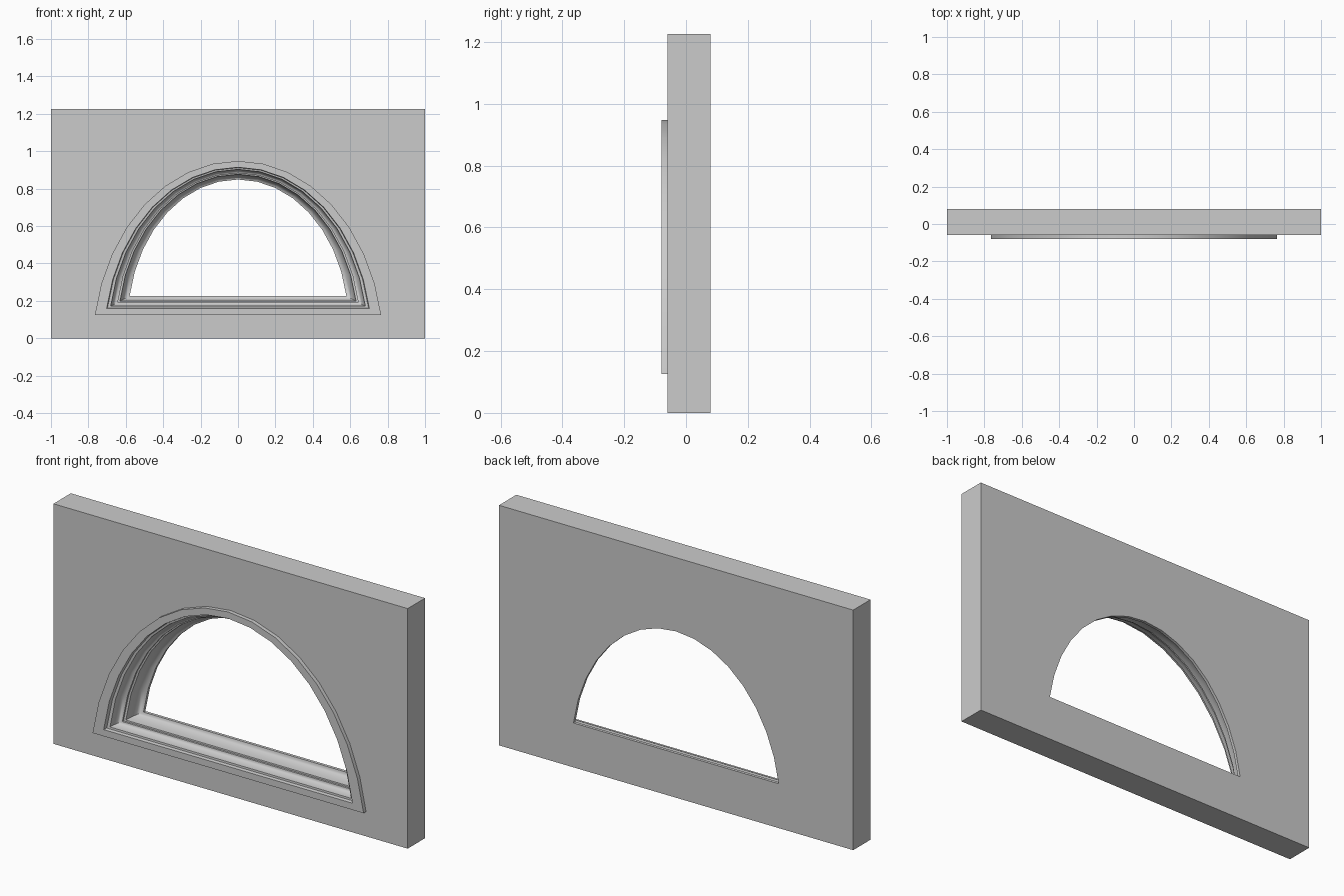
import bpy, bmesh, math

if "Cube" in bpy.data.objects:
    bpy.data.objects.remove(bpy.data.objects["Cube"])

W, H = 1.0, 1.225            # wall half width and height
FRONT, BACK = -0.06, 0.08    # wall faces in y
CZ = 0.54                    # centre the arch outline scales about


def arch(s):
    """Closed arch outline (x, z): part of an ellipse over a flat sill."""
    a, b = 0.777, 0.995
    pts = []
    for deg in range(10, 171, 10):
        t = math.radians(deg)
        x, z = a * math.cos(t), -0.047 + b * math.sin(t)
        pts.append((x * s, CZ + (z - CZ) * s))
    return pts


def cove(s0, y0, s1, y1, n=5):
    """Quarter-round hollow: runs back first, then turns inward."""
    return [(s0 + (s1 - s0) * (1 - math.cos(i / n * math.pi / 2)),
             y0 + (y1 - y0) * math.sin(i / n * math.pi / 2)) for i in range(n + 1)]


def ring(bm, pts, y):
    return [bm.verts.new((x, y, z)) for x, z in pts]


def loft(bm, r0, r1):
    n = len(r0)
    for i in range(n):
        j = (i + 1) % n
        bm.faces.new((r0[i], r0[j], r1[j], r1[i]))


def fill(bm, outer, inner, ny):
    """Flat face between an outer outline and the opening."""
    edges = []
    for r in (outer, inner):
        for i in range(len(r)):
            pair = (r[i], r[(i + 1) % len(r)])
            edges.append(bm.edges.get(pair) or bm.edges.new(pair))
    bmesh.ops.triangle_fill(bm, edges=edges, use_beauty=True, normal=(0, ny, 0))


# Moulding section: (outline scale, y), from raised trim to rear of opening
profile = [(1.0, FRONT), (1.0, -0.08), (0.918, -0.08), (0.912, -0.062), (0.89, -0.06)]
profile += cove(0.89, -0.06, 0.84, -0.015)
profile += [(0.84, -0.005)]
profile += cove(0.825, -0.003, 0.757, 0.065)
profile += [(0.757, BACK)]

bm = bmesh.new()

# Trim and stepped reveal
rings = [ring(bm, arch(s), y) for s, y in profile]
for r0, r1 in zip(rings, rings[1:]):
    loft(bm, r0, r1)

# Wall slab around the opening
rect = [(W, 0), (W, H), (-W, H), (-W, 0)]
front, back = ring(bm, rect, FRONT), ring(bm, rect, BACK)
loft(bm, front, back)
fill(bm, front, rings[0], -1)
fill(bm, back, rings[-1], 1)
bmesh.ops.recalc_face_normals(bm, faces=bm.faces)

me = bpy.data.meshes.new("arched_window_wall")
bm.to_mesh(me)
bm.free()
wall = bpy.data.objects.new("arched_window_wall", me)
bpy.context.collection.objects.link(wall)
bpy.context.view_layer.objects.active = wall
wall.select_set(True)
bpy.ops.object.shade_smooth_by_angle(angle=math.radians(30))
